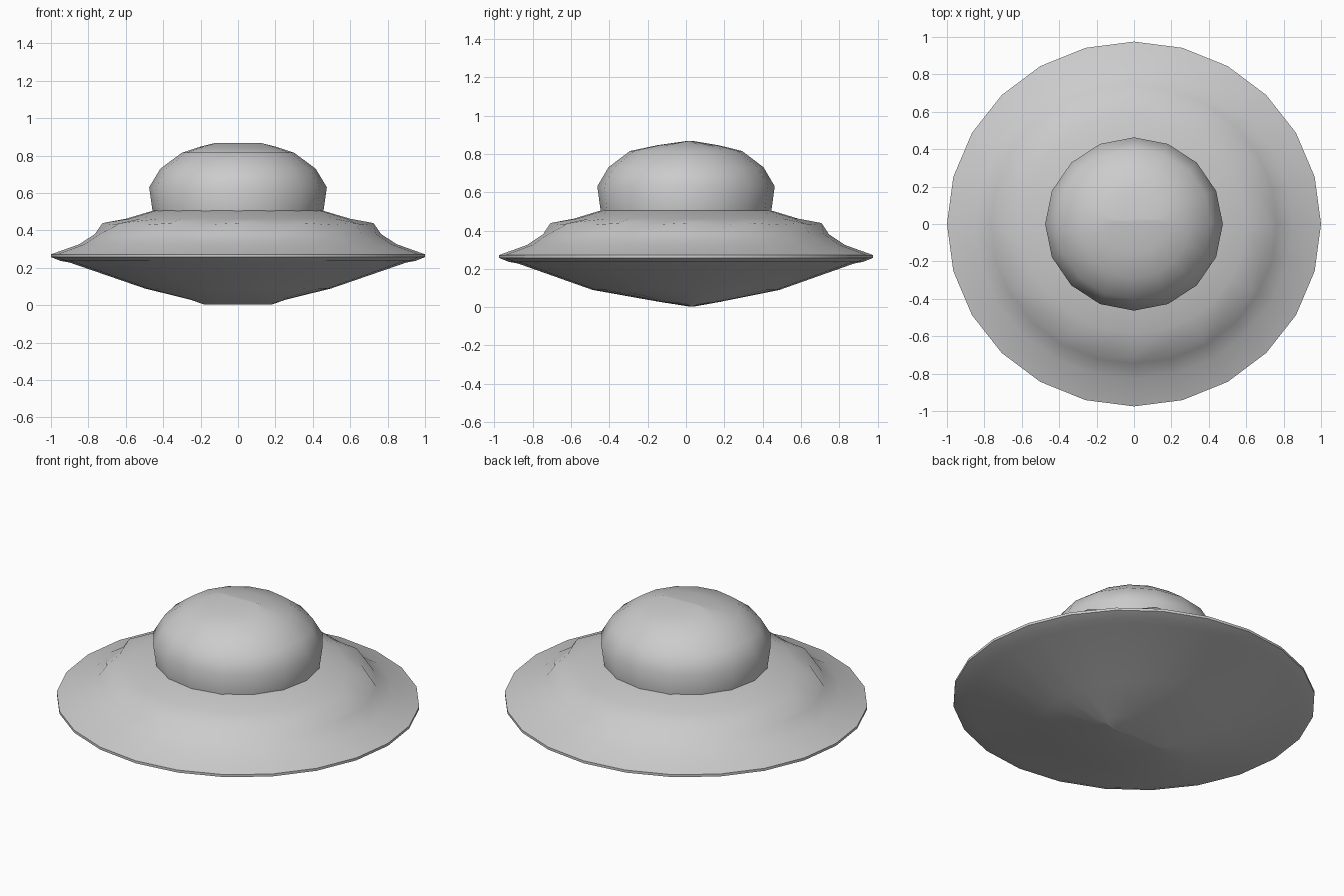
import bpy, bmesh
from math import sin, cos, pi, radians

old = bpy.data.objects.get("Cube")
if old:
    bpy.data.objects.remove(old, do_unlink=True)

grey = bpy.data.materials.new("hull_grey")
grey.use_nodes = True
colour = (0.6, 0.6, 0.6, 1)
grey.diffuse_color = colour
grey.node_tree.nodes["Principled BSDF"].inputs["Base Color"].default_value = colour


def loft(name, rings, sides, sharp):
    """Skin rings of (x radius, y radius, z, y shift, bump) from first to last, capping both ends."""
    bm = bmesh.new()
    loops = []
    for rx, ry, z, shift, bump in rings:
        loop = []
        for i in range(sides):
            a = 2 * pi * i / sides
            k = bump if i % 2 == 0 else 0
            loop.append(bm.verts.new(((rx + k) * cos(a), (ry + k) * sin(a) + shift, z + k * 0.25)))
        loops.append(loop)
    for low, high in zip(loops, loops[1:]):
        for i in range(sides):
            j = (i + 1) % sides
            bm.faces.new((low[i], low[j], high[j], high[i]))
    bm.faces.new(loops[0][::-1])
    bm.faces.new(loops[-1])
    bmesh.ops.recalc_face_normals(bm, faces=bm.faces)
    mesh = bpy.data.meshes.new(name)
    bm.to_mesh(mesh)
    bm.free()
    obj = bpy.data.objects.new(name, mesh)
    bpy.context.collection.objects.link(obj)
    mesh.materials.append(grey)
    bpy.ops.object.select_all(action="DESELECT")
    obj.select_set(True)
    bpy.context.view_layer.objects.active = obj
    bpy.ops.object.shade_smooth_by_angle(angle=radians(sharp))
    return obj


def ring(r, z, bump=0):
    return (r, r * 0.975, z, 0, bump)


# Shallow belly ending in a short ridge
belly = [(0.18, 0.01, 0.003, 0.03, 0), (0.25, 0.16, 0.028, 0.02, 0),
         ring(0.5, 0.09), ring(0.9, 0.228), ring(0.95, 0.237)]
loft("belly", belly + [ring(1.0, 0.257)], 24, 60)

# Upper saucer with a lumpy shoulder
saucer = [ring(1.0, 0.257), ring(1.0, 0.272), ring(0.85, 0.325), ring(0.765, 0.38),
          ring(0.69, 0.43, 0.035), ring(0.6, 0.462), ring(0.455, 0.505)]
loft("saucer", saucer, 24, 50)

# Rounded cabin dome, closing in a short ridge on top
dome = [ring(0.455, 0.49), ring(0.475, 0.63), ring(0.415, 0.73), ring(0.3, 0.815),
        (0.21, 0.16, 0.845, 0.01, 0), (0.12, 0.01, 0.868, 0.02, 0)]
loft("dome", dome, 16, 60)
